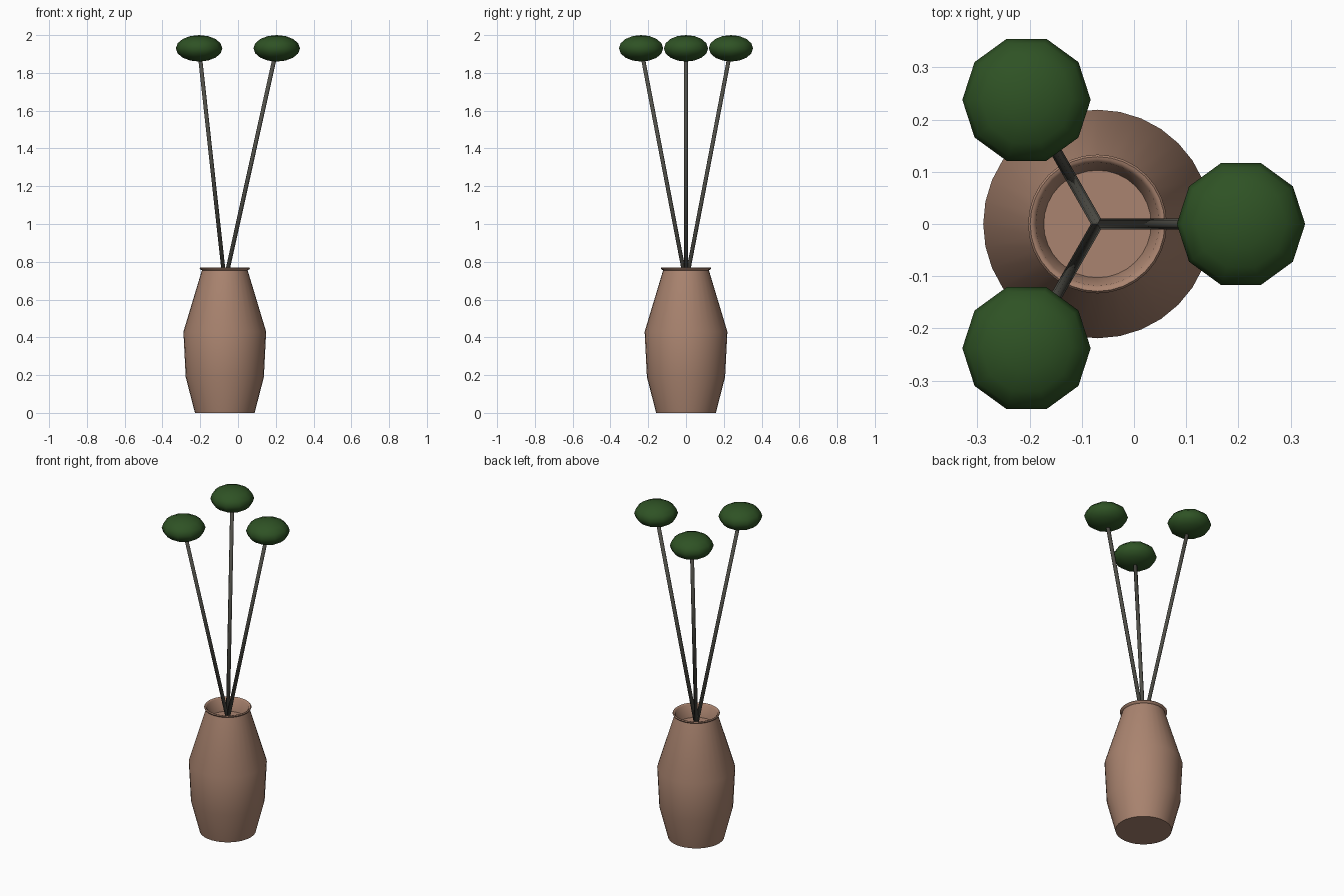
import bpy, bmesh, math
from mathutils import Vector, Matrix

if "Cube" in bpy.data.objects:
    bpy.data.objects.remove(bpy.data.objects["Cube"])


def material(name, rgb):
    m = bpy.data.materials.new(name)
    m.diffuse_color = (*rgb, 1)
    m.use_nodes = True
    m.node_tree.nodes["Principled BSDF"].inputs["Base Color"].default_value = m.diffuse_color
    return m


CLAY = material("clay brown", (0.40, 0.23, 0.16))
STEM = material("stem grey", (0.08, 0.078, 0.065))
GREEN = material("leaf green", (0.028, 0.085, 0.018))
CX = -0.07  # vase axis


def finish(bm, name, mat, sharp=None):
    bmesh.ops.recalc_face_normals(bm, faces=bm.faces)
    me = bpy.data.meshes.new(name)
    bm.to_mesh(me)
    bm.free()
    me.materials.append(mat)
    ob = bpy.data.objects.new(name, me)
    bpy.context.collection.objects.link(ob)
    for p in me.polygons:
        p.use_smooth = True
    if sharp:
        bpy.ops.object.select_all(action='DESELECT')
        ob.select_set(True)
        bpy.context.view_layer.objects.active = ob
        bpy.ops.object.shade_smooth_by_angle(angle=math.radians(sharp))
    return ob


# Vase: lathed profile with a small rolled lip and a recessed inner floor
profile = [(0, 0), (0.158, 0), (0.207, 0.19), (0.219, 0.43), (0.121, 0.755),
           (0.130, 0.760), (0.133, 0.766), (0.129, 0.771), (0.124, 0.770),
           (0.118, 0.764), (0.103, 0.69), (0, 0.69)]
bm = bmesh.new()
verts = [bm.verts.new((CX + r, 0, z)) for r, z in profile]
edges = [bm.edges.new(p) for p in zip(verts, verts[1:])]
bmesh.ops.spin(bm, geom=verts + edges, cent=(CX, 0, 0), axis=(0, 0, 1),
               angle=2 * math.pi, steps=32, use_duplicate=False)
bmesh.ops.remove_doubles(bm, verts=bm.verts, dist=1e-4)
finish(bm, "vase", CLAY, 50)

# Three stems fanning out of the vase, each with a flattened ball on top
root = Vector((CX, 0, 0.69))
heads = [(0.205, 0), (-0.206, 0.238), (-0.206, -0.238)]
for i, (x, y) in enumerate(heads, 1):
    tip = Vector((x, y, 1.93))
    d = tip - root
    bm = bmesh.new()
    bmesh.ops.create_cone(
        bm, cap_ends=True, segments=8, radius1=0.011, radius2=0.011, depth=d.length,
        matrix=Matrix.Translation((root + tip) / 2)
        @ d.to_track_quat('Z', 'Y').to_matrix().to_4x4())
    finish(bm, f"stem_{i}", STEM)

    bm = bmesh.new()
    bmesh.ops.create_uvsphere(
        bm, u_segments=10, v_segments=8, radius=1,
        matrix=Matrix.Translation(tip) @ Matrix.Diagonal((0.123, 0.123, 0.07, 1))
        @ Matrix.Rotation(math.pi / 2, 4, 'Z'))
    finish(bm, f"flower_head_{i}", GREEN)
